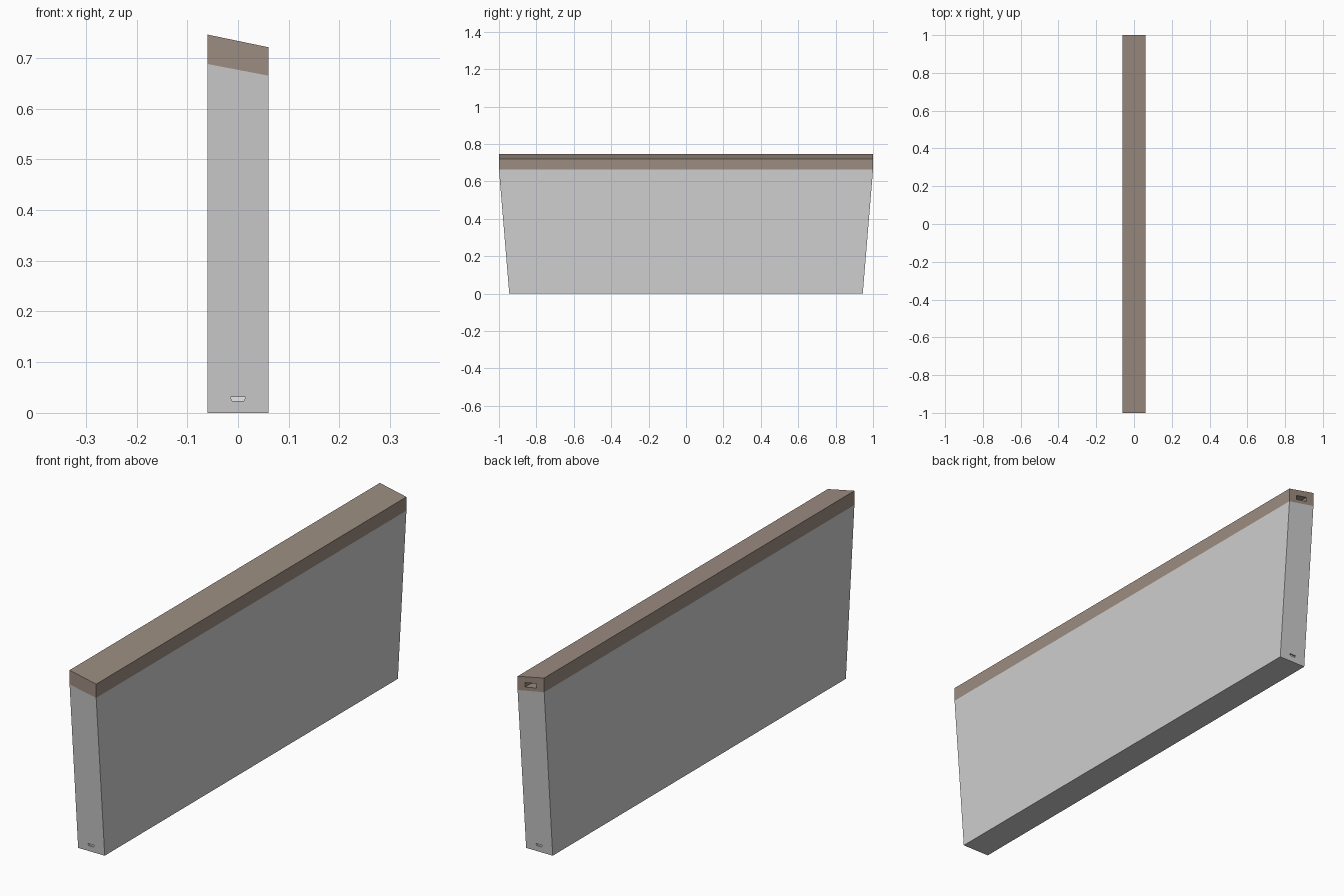
import bpy, bmesh

if "Cube" in bpy.data.objects:
    bpy.data.objects.remove(bpy.data.objects["Cube"])

W = 0.06  # half thickness in x


def material(name, rgb):
    m = bpy.data.materials.new(name)
    m.diffuse_color = (*rgb, 1.0)
    m.use_nodes = True
    m.node_tree.nodes["Principled BSDF"].inputs["Base Color"].default_value = m.diffuse_color
    return m


GREY = material("light grey", (0.62, 0.62, 0.62))
BROWN = material("taupe brown", (0.33, 0.265, 0.22))
WHITE = material("off white", (0.88, 0.88, 0.88))


def loft(name, lower, upper, mat):
    """Solid between two four-sided loops."""
    bm = bmesh.new()
    a = [bm.verts.new(p) for p in lower]
    b = [bm.verts.new(p) for p in upper]
    bm.faces.new(a[::-1])
    bm.faces.new(b)
    for i in range(4):
        j = (i + 1) % 4
        bm.faces.new((a[i], a[j], b[j], b[i]))
    bmesh.ops.recalc_face_normals(bm, faces=bm.faces)
    me = bpy.data.meshes.new(name)
    bm.to_mesh(me)
    bm.free()
    me.materials.append(mat)
    ob = bpy.data.objects.new(name, me)
    bpy.context.collection.objects.link(ob)
    return ob


def ring(y, z_left, z_right):
    return [(-W, -y, z_left), (W, -y, z_right), (W, y, z_right), (-W, y, z_left)]


def slot(name, outline, y0, y1, mat):
    """Extrude an x-z outline along y."""
    return loft(name, [(x, y0, z) for x, z in outline],
                [(x, y1, z) for x, z in outline], mat)


def cut(target, cutter):
    mod = target.modifiers.new("recess", 'BOOLEAN')
    mod.operation = 'DIFFERENCE'
    mod.solver = 'EXACT'
    mod.object = cutter
    bpy.context.view_layer.objects.active = target
    bpy.ops.object.modifier_apply(modifier=mod.name)
    bpy.data.objects.remove(cutter, do_unlink=True)


# Tapered panel and sloping cap
panel = loft("panel", ring(0.945, 0, 0), ring(1.0, 0.688, 0.665), GREY)
cap = loft("cap", ring(1.0, 0.688, 0.665), ring(1.0, 0.746, 0.721), BROWN)

# Small pale slot low on each end
low = [(-0.011, 0.023), (0.011, 0.023), (0.015, 0.031), (-0.015, 0.031)]
for s, end in ((-1, "front"), (1, "back")):
    cut(panel, slot("slot_cutter", low, s * 0.939, s * 0.97, GREY))
    slot(end + "_slot_plate", low, s * 0.938, s * 0.941, WHITE)

# Finger recess in the back end of the cap
grip = [(-0.026, 0.696), (0.026, 0.686), (0.026, 0.704), (-0.026, 0.714)]
cut(cap, slot("grip_cutter", grip, 0.96, 1.05, BROWN))
